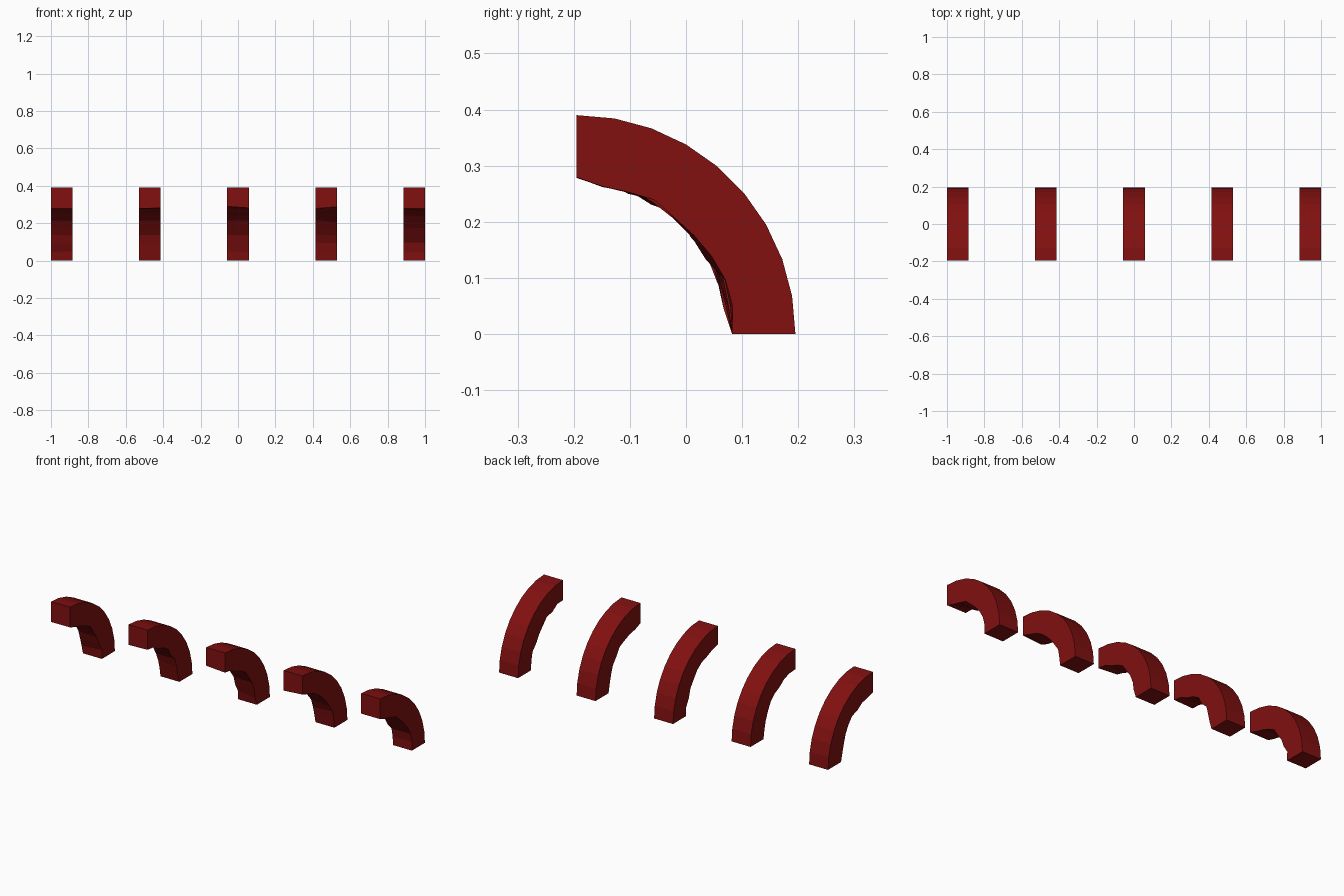
import bpy
import bmesh
import math
import random

if "Cube" in bpy.data.objects:
    bpy.data.objects.remove(bpy.data.objects["Cube"], do_unlink=True)

random.seed(4)
COUNT, SEGMENTS = 5, 9
WIDTH, OUTER, INNER = 0.115, 0.39, 0.277
CENTRE_Y = -0.195

red = bpy.data.materials.new("dark_red")
red.use_nodes = True
colour = (0.22, 0.005, 0.005, 1)
red.diffuse_color = colour
red.node_tree.nodes["Principled BSDF"].inputs["Base Color"].default_value = colour

# Underside radius at the front end of each block: (right edge, left edge)
front_radii = [(0.278, 0.279), (0.278, 0.282), (0.29, 0.282), (0.279, 0.288), (0.279, 0.279)]


def inner_radius(i, front):
    """Slightly uneven hand-cut underside, clean at the foot."""
    if i == 0:
        return front
    if i == SEGMENTS:
        return INNER
    return INNER + random.uniform(-0.012, 0.006)


def curved_block(name, x, front):
    """Quarter-arch block swept from the front end down to the rear foot."""
    bm = bmesh.new()
    rings = []
    for i in range(SEGMENTS + 1):
        a = math.radians(90) * i / SEGMENTS
        radii = [(-1, inner_radius(i, front[0])), (1, inner_radius(i, front[1])),
                 (1, OUTER), (-1, OUTER)]
        rings.append([bm.verts.new((side * WIDTH / 2,
                                    CENTRE_Y + r * math.sin(a),
                                    r * math.cos(a))) for side, r in radii])
    for a, b in zip(rings, rings[1:]):
        for k in range(4):
            n = (k + 1) % 4
            bm.faces.new((a[k], a[n], b[n], b[k]))
    bm.faces.new(rings[0])
    bm.faces.new(rings[-1])
    bmesh.ops.recalc_face_normals(bm, faces=bm.faces)
    mesh = bpy.data.meshes.new(name)
    bm.to_mesh(mesh)
    bm.free()
    mesh.materials.append(red)
    block = bpy.data.objects.new(name, mesh)
    block.location.x = x
    bpy.context.collection.objects.link(block)


# Evenly spaced row of blocks
reach = 1 - WIDTH / 2
for n in range(COUNT):
    curved_block(f"curved_block_{n + 1}", -reach + 2 * reach * n / (COUNT - 1), front_radii[n])
